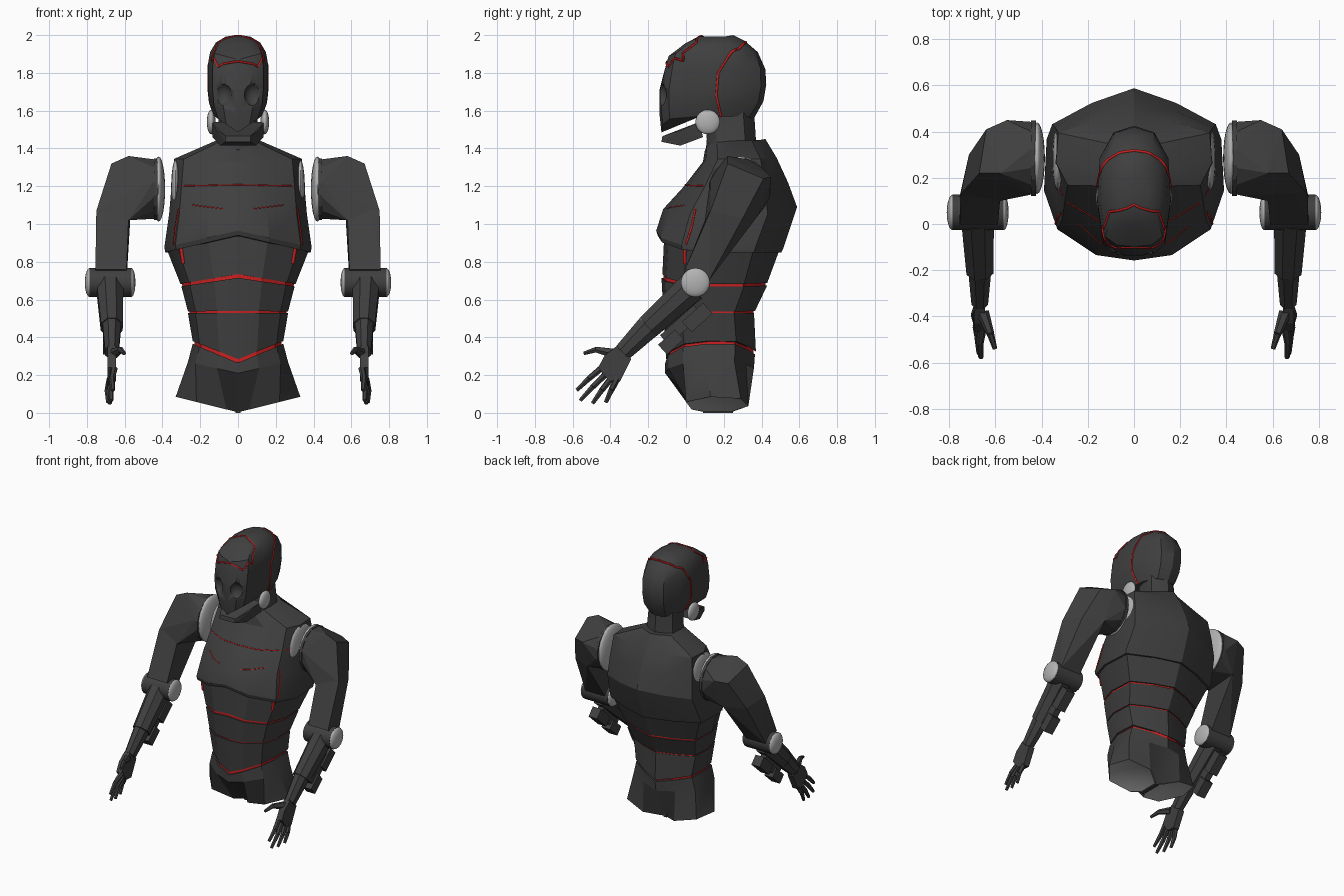
import bpy, bmesh, math
from mathutils import Vector, Matrix
from mathutils.bvhtree import BVHTree

if "Cube" in bpy.data.objects:
    bpy.data.objects.remove(bpy.data.objects["Cube"])


def material(name, c):
    m = bpy.data.materials.new(name)
    m.diffuse_color = (*c, 1)
    m.use_nodes = True
    m.node_tree.nodes["Principled BSDF"].inputs["Base Color"].default_value = m.diffuse_color
    return m


DARK = material("charcoal", (0.05, 0.05, 0.05))
LIGHT = material("light grey", (0.45, 0.45, 0.45))
RED = material("red", (0.6, 0.015, 0.015))


def finish(name, bm, mat, mirror=False, smooth=None, recalc=True):
    if recalc:
        bmesh.ops.recalc_face_normals(bm, faces=bm.faces[:])
    me = bpy.data.meshes.new(name)
    bm.to_mesh(me)
    bm.free()
    me.materials.append(mat)
    if smooth:
        me.shade_smooth()
        me.set_sharp_from_angle(angle=math.radians(smooth))
    ob = bpy.data.objects.new(name, me)
    bpy.context.collection.objects.link(ob)
    if mirror:
        ob.modifiers.new("Mirror", 'MIRROR').use_clip = False
    return ob


TORSO = [(0, 0), (.42, .035), (.85, .2), (1, .45), (.97, .78), (.5, .91), (0, 1)]
SKULL = [(0, 0), (.5, .015), (.84, .09), (1, .42), (.93, .75), (.55, .95), (0, 1)]


def half_ring(shape, w, yf, yb, zf, zs, zb):
    """Half outline: width, front/back y, and heights at front, side, back."""
    pts = []
    for i, (u, v) in enumerate(shape):
        z0 = zf if i <= 3 else zb
        pts.append((u * w, yf + v * (yb - yf), z0 + (zs - z0) * u))
    return pts


def loft(name, halves, mat, bottom=True, smooth=None):
    bm = bmesh.new()
    rings = []
    for h in halves:
        full = list(h) + [(-x, y, z) for x, y, z in reversed(h[1:-1])]
        rings.append([bm.verts.new(p) for p in full])
    n = len(rings[0])
    for a, b in zip(rings, rings[1:]):
        for i in range(n):
            j = (i + 1) % n
            bm.faces.new((a[i], a[j], b[j], b[i]))
    for r in ([rings[0]] if bottom else []) + [rings[-1]]:
        bmesh.ops.triangulate(bm, faces=[bm.faces.new(r)])
    return finish(name, bm, mat, smooth=smooth)


def hull(name, pts, mat=DARK, mirror=True, smooth=None):
    bm = bmesh.new()
    vs = [bm.verts.new(p) for p in pts]
    r = bmesh.ops.convex_hull(bm, input=vs)
    junk = {e for e in r["geom_interior"] + r["geom_unused"] if isinstance(e, bmesh.types.BMVert)}
    bmesh.ops.delete(bm, geom=list(junk), context='VERTS')
    return finish(name, bm, mat, mirror, smooth)


def circle(c, axis, r, n=8, squash=1.0):
    """Ring of points around c, perpendicular to axis; squash narrows it along x."""
    q = Vector(axis).to_track_quat('Z', 'X')
    out = []
    for i in range(n):
        a = 2 * math.pi * (i + .5) / n
        p = q @ Vector((r * math.cos(a), r * math.sin(a), 0))
        out.append((c[0] + p.x * squash, c[1] + p.y, c[2] + p.z))
    return out


def limb(name, a, b, ra, rb, n=8, squash=1.0, smooth=None):
    d = Vector(b) - Vector(a)
    return hull(name, circle(a, d, ra, n, squash) + circle(b, d, rb, n, squash), smooth=smooth)


def ball(name, c, s, mat=LIGHT):
    bm = bmesh.new()
    bmesh.ops.create_uvsphere(bm, u_segments=24, v_segments=12, radius=1,
                              matrix=Matrix.Translation(c) @ Matrix.Diagonal((*s, 1)))
    return finish(name, bm, mat, True, 60)


def seam(name, ob, pts, direction, r):
    """Thin red line projected onto a part, on both sides."""
    bm = bmesh.new()
    bm.from_mesh(ob.data)
    tree = BVHTree.FromBMesh(bm)
    bm.free()
    for s in (1, -1):
        hits = []
        d = Vector((direction[0] * s, direction[1], direction[2])).normalized()
        for a, b in zip(pts, pts[1:]):
            for k in range(13):
                p = Vector(a).lerp(Vector(b), k / 12)
                p.x *= s
                h = tree.ray_cast(p - d * 2, d)[0]
                if h and (not hits or (h - hits[-1]).length > 1e-4):
                    hits.append(h)
        if len(hits) < 2:
            continue
        cu = bpy.data.curves.new(name, 'CURVE')
        cu.dimensions = '3D'
        cu.bevel_depth, cu.bevel_resolution = r, 0
        sp = cu.splines.new('POLY')
        sp.points.add(len(hits) - 1)
        for q, h in zip(sp.points, hits):
            q.co = (*h, 1)
        cu.materials.append(RED)
        bpy.context.collection.objects.link(bpy.data.objects.new(name, cu))


def T(*a):
    return half_ring(TORSO, *a)


# Pelvis with two open leg sockets, each a shallow light bowl
leg = [(0, .1, .004), (.06, .03, .018), (.22, .0, .058), (.33, .13, .085),
       (.29, .29, .075), (.13, .33, .036), (0, .24, .004)]
loft("pelvis", [leg, T(.265, -.11, .36, .21, .27, .24), T(.24, -.11, .365, .265, .365, .31)],
     DARK, bottom=False, smooth=24)
bm = bmesh.new()
rim = [bm.verts.new(p) for p in leg[1:6] + [(.012, .24, .007), (.012, .1, .007)]]
mid = [bm.verts.new(v.co.lerp(Vector((.17, .165, .085)), .4)) for v in rim]
for i in range(7):
    j = (i + 1) % 7
    bm.faces.new((rim[j], rim[i], mid[i], mid[j]))
bm.faces.new(mid[::-1])
bm.normal_update()
if sum(f.normal.z for f in bm.faces) > 0:
    bmesh.ops.reverse_faces(bm, faces=bm.faces[:])
finish("leg_socket", bm, LIGHT, True, 60, recalc=False)
hull("crotch", [(x, y, z) for x in (-.014, .014) for y in (.09, .25) for z in (.0, .03)], mirror=False)

# Abdomen, ribs and chest
loft("lower_abdomen", [T(.24, -.105, .37, .285, .38, .325), T(.265, -.12, .36, .53, .528, .53)], DARK, smooth=24)
loft("upper_abdomen", [T(.265, -.12, .365, .54, .537, .539), T(.3, -.13, .43, .715, .67, .675)], DARK, smooth=24)
ribs = loft("ribs", [T(.305, -.125, .43, .735, .683, .688), T(.375, -.115, .49, .945, .86, .85)], DARK, smooth=24)
chest = loft("chest", [T(.385, -.15, .505, .94, .85, .85), T(.39, -.158, .515, .965, .875, .87),
                       T(.365, -.12, .588, 1.08, 1.05, 1.09), T(.352, -.01, .54, 1.2, 1.2, 1.22),
                       T(.338, .09, .48, 1.33, 1.345, 1.35), T(.12, .1, .42, 1.39, 1.44, 1.45)], DARK, smooth=24)

# Red glow bands in the torso gaps
for name, a, b in (("waist_band", (.23, -.098, .355, .25, .35, .295), (.23, -.098, .36, .30, .40, .345)),
                   ("belly_band", (.258, -.112, .357, .52, .52, .52), (.258, -.112, .357, .55, .55, .55)),
                   ("rib_band", (.294, -.12, .42, .70, .66, .665), (.297, -.12, .422, .745, .70, .70))):
    loft(name, [T(*a), T(*b)], RED)
seam("upper_chest_line", chest, [(0, 0, 1.207), (.34, 0, 1.2)], (0, 1, 0), .004)
seam("pectoral_line", chest, [(.08, 0, 1.08), (.24, 0, 1.1)], (0, 1, 0), .003)
seam("chest_side_line", chest, [(0, .0, .89), (0, .03, .98), (0, .05, 1.08)], (-1, 0, 0), .006)
seam("rib_side_line", ribs, [(0, -.005, .79), (0, -.005, .88)], (-1, 0, 0), .011)

# Neck, skull and jaw
loft("neck", [T(.14, .1, .38, 1.33, 1.35, 1.35), T(.11, .11, .37, 1.45, 1.45, 1.45),
              T(.1, .1, .36, 1.6, 1.6, 1.6)], DARK, smooth=30)
head = loft("head", [half_ring(SKULL, *a) for a in (
    (.125, -.13, .36, 1.485, 1.57, 1.56), (.152, -.14, .41, 1.58, 1.64, 1.65),
    (.16, -.14, .425, 1.71, 1.72, 1.74), (.16, -.12, .42, 1.79, 1.84, 1.82),
    (.148, -.098, .38, 1.87, 1.91, 1.91), (.118, -.005, .31, 1.955, 1.96, 1.97),
    (.065, .07, .25, 1.995, 1.992, 2.0))], DARK, smooth=32)
hull("jaw", [(s * x, y, z) for s in (1, -1) for x, y, z in (
    (.065, -.13, 1.435), (.065, -.125, 1.465), (.095, -.03, 1.415), (.11, -.03, 1.495),
    (.135, .09, 1.46), (.142, .07, 1.54))], mirror=False)
ball("jaw_joint", (.142, .115, 1.54), (.023, .065, .065))

# Eye sockets cut into the face
eye = ball("eye_cutter", (.082, -.145, 1.685), (.05, .05, .062), DARK)
eye.hide_render = True
eye.hide_viewport = True
cut = head.modifiers.new("Eyes", 'BOOLEAN')
cut.object, cut.operation = eye, 'DIFFERENCE'

# Head seams
seam("skull_seam", head, [(0, .185, 1.57), (0, .16, 1.68), (0, .17, 1.8), (0, .22, 1.88)], (-1, 0, 0), .007)
seam("crown_seam", head, [(.145, .22, 1.88), (.115, .28, 1.935), (.06, .31, 1.96), (0, .318, 1.965)],
     (-.5, 0, -.8), .007)
seam("brow_panel_line", head, [(0, -.1, 1.86), (.105, -.09, 1.83), (.138, -.03, 1.88),
                               (.105, .05, 1.965), (0, .08, 2.0)], (0, .7, -.7), .006)

# Shoulders and upper arms
ball("torso_socket", (.33, .28, 1.19), (.024, .135, .15))
ball("shoulder_disc", (.42, .285, 1.185), (.034, .155, .172))
disc = circle((.425, .285, 1.185), (1, 0, 0), .166, 16)
hull("shoulder_rim", disc + circle((.445, .285, 1.185), (1, 0, 0), .166, 16))
bend = [(.75, .13, 1.07), (.715, .3, 1.03), (.58, .1, 1.02), (.57, .37, 1.03)]
hull("shoulder", circle((.445, .285, 1.185), (1, 0, 0), .163, 12) + bend +
     [(.55, .45, 1.25), (.58, .22, 1.36), (.64, .41, 1.24), (.67, .22, 1.32)])
hull("upper_arm", bend + [(.65, .38, 1.2), (.67, .22, 1.3)] +
     [(x, y, z) for x in (.59, .755) for y, z in ((-.005, .76), (.12, .7))])

# Elbows
hull("elbow", circle((.565, .05, .69), (1, 0, 0), .078, 20) + circle((.785, .05, .69), (1, 0, 0), .078, 20), smooth=30)
ball("elbow_outer_cap", (.785, .05, .69), (.026, .077, .077))
ball("elbow_inner_cap", (.565, .05, .69), (.022, .077, .077))

# Forearms and the device underneath
limb("forearm", (.678, .03, .665), (.668, -.2, .455), .085, .07, 8, .9)
limb("wrist", (.668, -.2, .455), (.668, -.335, .32), .07, .052, 8, .75)
for name, c, s in (("device_body", (.68, .06, .505), (.07, .15, .075)),
                   ("device_tip", (.68, -.08, .375), (.07, .12, .07)),
                   ("device_rail", (.68, -.025, .465), (.045, .24, .07))):
    bm = bmesh.new()
    bmesh.ops.create_cube(bm, size=1, matrix=Matrix.Translation(c) @
                          Matrix.Rotation(math.radians(42), 4, 'X') @ Matrix.Diagonal((*s, 1)))
    finish(name, bm, DARK, True)

# Hands
hull("palm", [(x, y, z) for x in (.646, .692) for y, z in (
    (-.365, .355), (-.29, .285), (-.43, .305), (-.465, .24), (-.35, .165), (-.41, .17))])
for i, (base, tip) in enumerate((((-.45, .235), (-.578, .12)), ((-.425, .205), (-.56, .065)),
                                 ((-.395, .185), (-.495, .05)), ((-.365, .18), (-.425, .055)))):
    x = .655 + .008 * i
    a, b = Vector((x, *base)), Vector((x + .008, *tip))
    m = a.lerp(b, .5) + Vector((.008, 0, .004))
    limb(f"finger_{i}_base", a, m, .018, .016, 6)
    limb(f"finger_{i}_tip", m, b, .016, .011, 6)
limb("thumb_base", (.655, -.385, .315), (.622, -.475, .335), .028, .017, 6)
limb("thumb_tip", (.622, -.475, .335), (.602, -.54, .315), .016, .01, 6)
